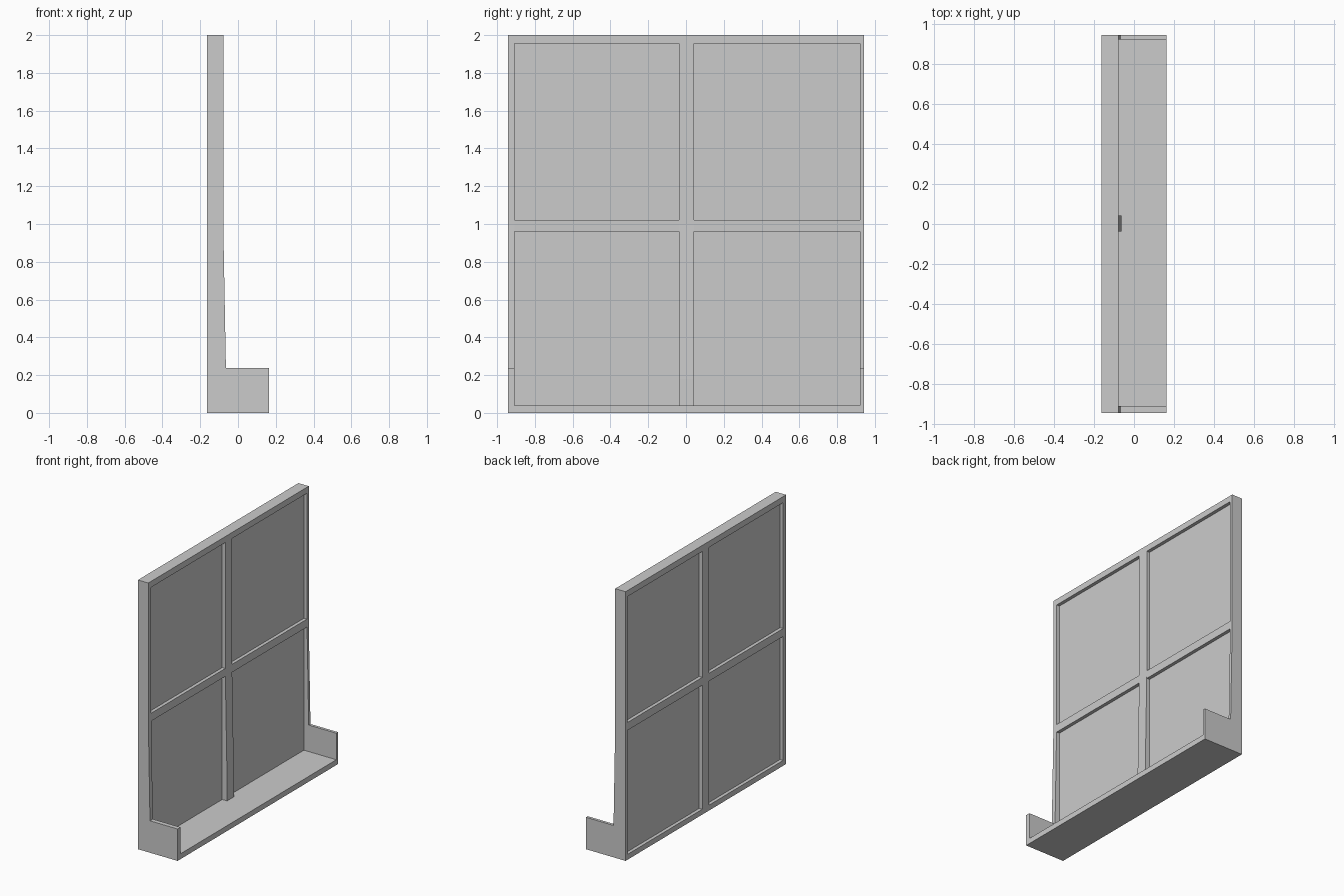
import bpy, bmesh

if "Cube" in bpy.data.objects:
    bpy.data.objects.remove(bpy.data.objects["Cube"])

# Main levels
BACK, FACE, FOOT, LIP = -0.163, -0.078, -0.063, 0.163
Y0, Y1 = -0.942, 0.942
IN0, IN1 = -0.908, 0.921      # inner faces of the side members
C0, C1 = -0.038, 0.042        # centre mullion
FLOOR, TOP = 0.04, 2.0


def prism(name, profile, y0, y1):
    """Extrude an x-z profile along y."""
    bm = bmesh.new()
    face = bm.faces.new([bm.verts.new((x, y0, z)) for x, z in profile])
    ext = bmesh.ops.extrude_face_region(bm, geom=[face])
    verts = [g for g in ext["geom"] if isinstance(g, bmesh.types.BMVert)]
    bmesh.ops.translate(bm, verts=verts, vec=(0, y1 - y0, 0))
    bmesh.ops.recalc_face_normals(bm, faces=bm.faces)
    mesh = bpy.data.meshes.new(name)
    bm.to_mesh(mesh)
    bm.free()
    obj = bpy.data.objects.new(name, mesh)
    bpy.context.collection.objects.link(obj)
    return obj


def box(name, x0, x1, y0, y1, z0, z1):
    return prism(name, [(x0, z0), (x1, z0), (x1, z1), (x0, z1)], y0, y1)


# Base board
box("base_board", BACK, LIP, Y0, Y1, 0, FLOOR)

# Uprights thicken slightly toward the base; side ones include the end board
upper = [(FACE, 1.0), (FACE, TOP), (BACK, TOP)]
mullion = [(BACK, FLOOR), (FOOT, FLOOR), (FOOT, 0.18)] + upper
side = [(BACK, FLOOR), (LIP, FLOOR), (LIP, 0.237), (FOOT - 0.001, 0.237)] + upper
prism("centre_mullion", mullion, C0, C1)
prism("side_upright_near", side, Y0, IN0)
prism("side_upright_far", side, IN1, Y1)

# Rails and recessed panels in each bay
for label, y0, y1 in (("near", IN0, C0), ("far", C1, IN1)):
    box("top_rail_" + label, BACK, FACE, y0, y1, 1.955, TOP)
    box("middle_rail_" + label, BACK, FACE, y0, y1, 0.961, 1.02)
    for level, z0, z1 in (("lower", FLOOR, 0.961), ("upper", 1.02, 1.955)):
        box(f"{level}_panel_{label}", -0.138, -0.103, y0, y1, z0, z1)
